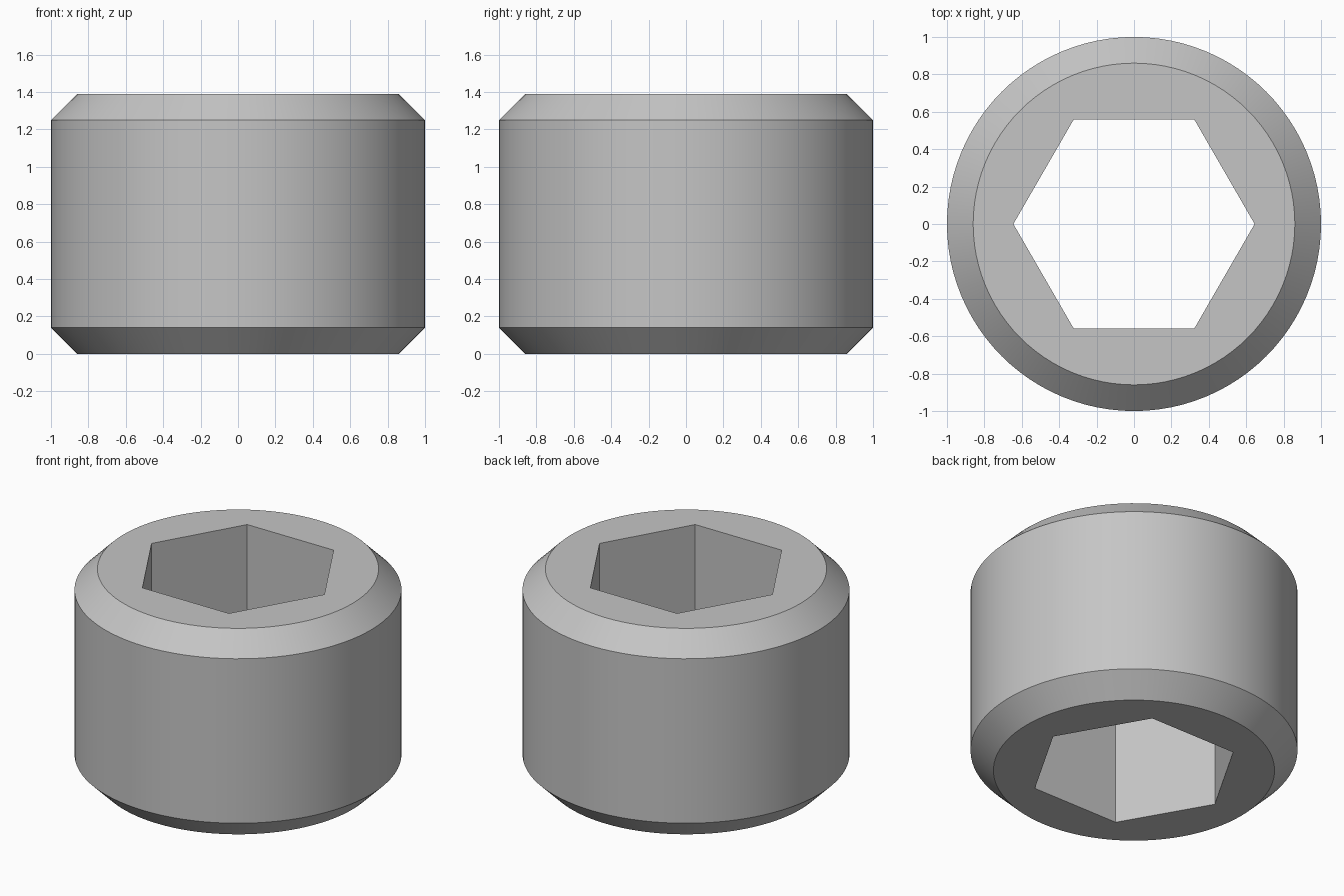
import bpy
import bmesh
from math import cos, sin, tau, radians

cube = bpy.data.objects.get("Cube")
if cube:
    bpy.data.objects.remove(cube, do_unlink=True)

SEGMENTS = 96
HEIGHT = 1.39
CHAMFER = 0.14
HEX_RADIUS = 0.645

steel = bpy.data.materials.new("grey steel")
steel.use_nodes = True
grey = (0.56, 0.56, 0.56, 1)
steel.diffuse_color = grey
steel.node_tree.nodes["Principled BSDF"].inputs["Base Color"].default_value = grey

bm = bmesh.new()


def ring(radius, z, count):
    return [bm.verts.new((radius * cos(tau * i / count),
                          radius * sin(tau * i / count), z)) for i in range(count)]


def bridge(low, high):
    n = len(low)
    for i in range(n):
        j = (i + 1) % n
        bm.faces.new((low[i], low[j], high[j], high[i]))


def end_face(outer, inner):
    # six flat sectors between the round rim and the hexagonal opening
    step = SEGMENTS // 6
    for k in range(6):
        arc = [outer[(k * step + i) % SEGMENTS] for i in range(step + 1)]
        bm.faces.new(arc + [inner[(k + 1) % 6], inner[k]])


# Chamfered round body
profile = [(1 - CHAMFER, 0), (1, CHAMFER),
           (1, HEIGHT - CHAMFER), (1 - CHAMFER, HEIGHT)]
rings = [ring(r, z, SEGMENTS) for r, z in profile]
for low, high in zip(rings, rings[1:]):
    bridge(low, high)

# Hexagonal through hole and flat ends
hex_low, hex_high = ring(HEX_RADIUS, 0, 6), ring(HEX_RADIUS, HEIGHT, 6)
bridge(hex_low, hex_high)
end_face(rings[0], hex_low)
end_face(rings[-1], hex_high)
bmesh.ops.recalc_face_normals(bm, faces=bm.faces[:])

mesh = bpy.data.meshes.new("socket_plug")
bm.to_mesh(mesh)
bm.free()
mesh.materials.append(steel)
plug = bpy.data.objects.new("socket_plug", mesh)
bpy.context.collection.objects.link(plug)

# Smooth round sides with crisp chamfer and hexagon edges
bpy.ops.object.select_all(action='DESELECT')
plug.select_set(True)
bpy.context.view_layer.objects.active = plug
bpy.ops.object.shade_smooth_by_angle(angle=radians(30))
